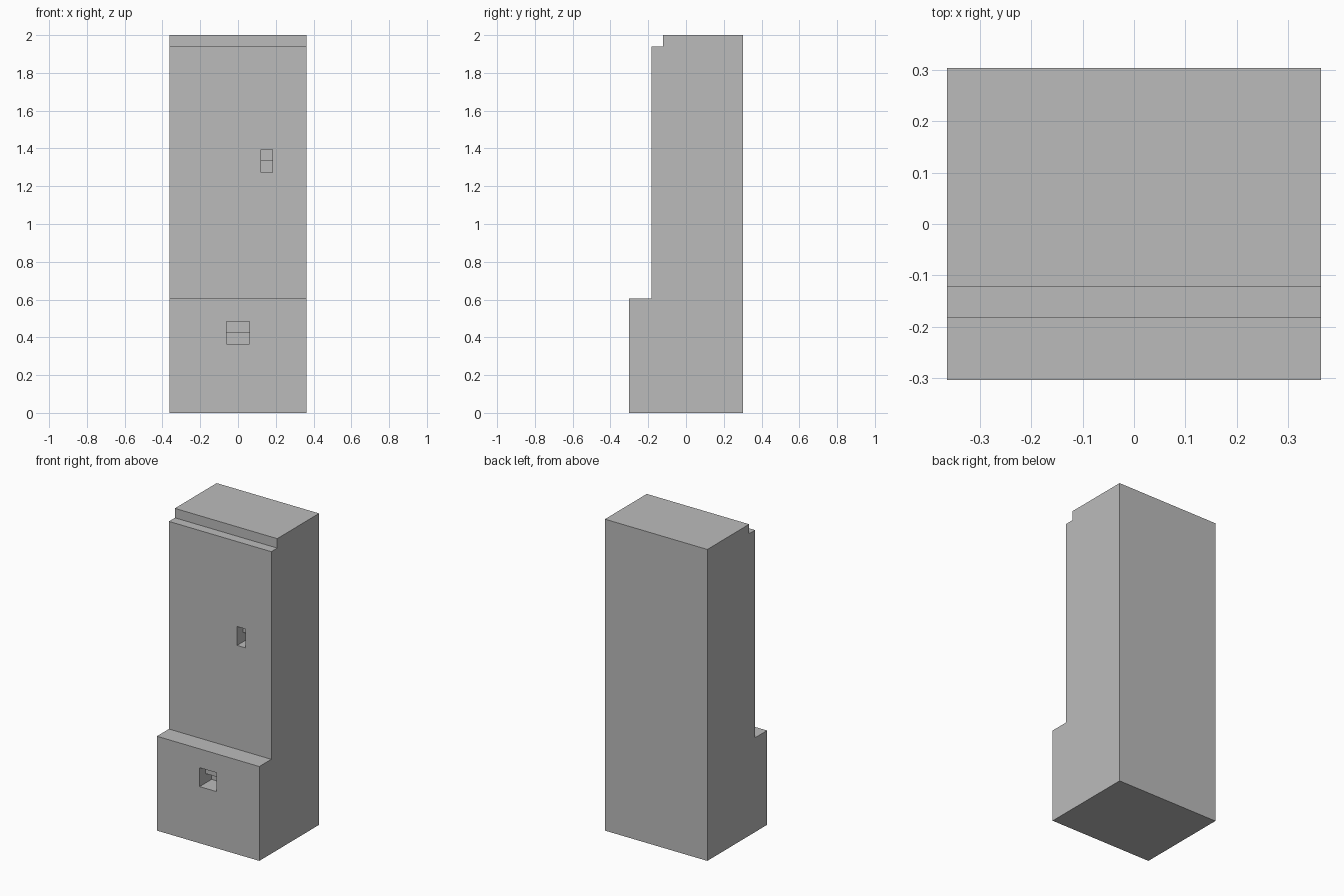
import bpy
import bmesh

if "Cube" in bpy.data.objects:
    bpy.data.objects.remove(bpy.data.objects["Cube"])

U = 2 / 33  # block unit: the cabinet is 12 x 10 x 33 units

grey = bpy.data.materials.new("plain_grey")
grey.diffuse_color = (0.5, 0.5, 0.5, 1)
grey.use_nodes = True
grey.node_tree.nodes["Principled BSDF"].inputs["Base Color"].default_value = grey.diffuse_color


def extrude_profile(name, profile, x0, x1):
    """Solid from a (y, z) outline swept from x0 to x1, all in block units."""
    bm = bmesh.new()
    face = bm.faces.new([bm.verts.new((x0 * U, y * U, z * U)) for y, z in profile])
    swept = bmesh.ops.extrude_face_region(bm, geom=[face])["geom"]
    moved = [v for v in swept if isinstance(v, bmesh.types.BMVert)]
    bmesh.ops.translate(bm, verts=moved, vec=((x1 - x0) * U, 0, 0))
    bmesh.ops.recalc_face_normals(bm, faces=bm.faces)
    mesh = bpy.data.meshes.new(name)
    bm.to_mesh(mesh)
    bm.free()
    mesh.materials.append(grey)
    obj = bpy.data.objects.new(name, mesh)
    bpy.context.collection.objects.link(obj)
    return obj


def cut_slot(body, name, x0, x1, front, z):
    """Recess two units high: upper half one unit deep, lower half two."""
    profile = [(front - 1, z), (front + 2, z), (front + 2, z + 1),
               (front + 1, z + 1), (front + 1, z + 2), (front - 1, z + 2)]
    cutter = extrude_profile(name, profile, x0, x1)
    cutter.hide_render = True
    mod = body.modifiers.new(name, 'BOOLEAN')
    mod.operation = 'DIFFERENCE'
    mod.solver = 'EXACT'
    mod.object = cutter
    bpy.context.view_layer.objects.active = body
    bpy.ops.object.modifier_apply(modifier=mod.name)
    bpy.data.objects.remove(cutter)


# Cabinet with a projecting base and a small step at the top front edge
cabinet = extrude_profile("cabinet", [(-5, 0), (5, 0), (5, 33), (-2, 33), (-2, 32),
                                      (-3, 32), (-3, 10), (-5, 10)], -6, 6)

# Lower tray opening and upper narrow slot
cut_slot(cabinet, "tray_cutter", -1, 1, -5, 6)
cut_slot(cabinet, "slot_cutter", 2, 3, -3, 21)
